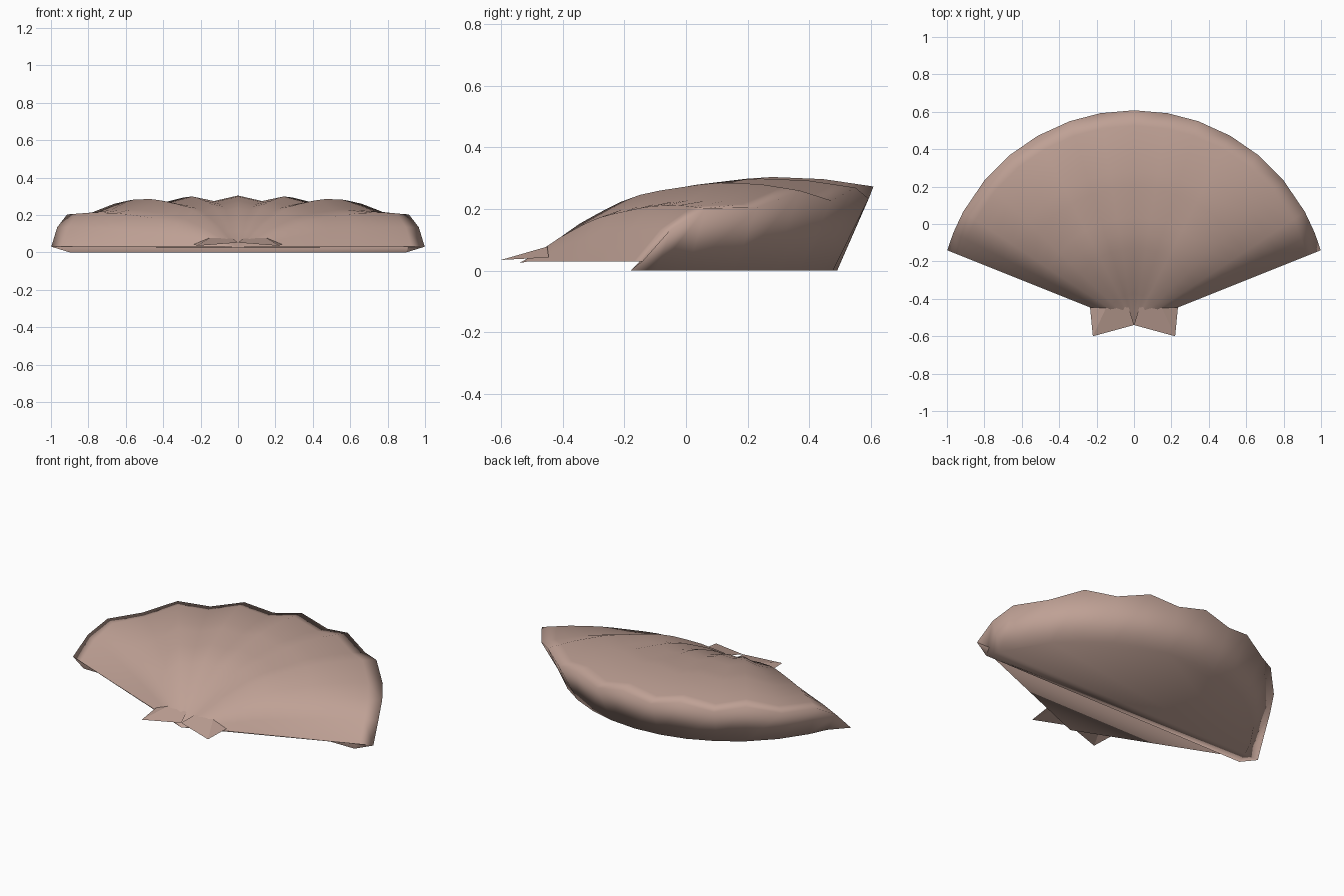
import bpy, bmesh
from math import sin, cos, radians, sqrt

if "Cube" in bpy.data.objects:
    bpy.data.objects.remove(bpy.data.objects["Cube"])

shell_pink = bpy.data.materials.new("shell_pink")
shell_pink.use_nodes = True
colour = (0.52, 0.355, 0.30, 1)
shell_pink.diffuse_color = colour
shell_pink.node_tree.nodes["Principled BSDF"].inputs["Base Color"].default_value = colour

APEX_Y, EDGE_Z, ROWS = -0.54, 0.03, 14

# Height of the middle crest from hinge to rim
CREST = [(0, .025), (.08, .07), (.21, .162), (.34, .233), (.45, .272),
         (.69, .305), (.86, .297), (1, .273)]
# Ribs of one half: angle, height share, groove depth
RIBS = [(0, 1, 0), (9, .99, 1), (17.5, .985, 0), (27, .965, 1), (36, .945, 0),
        (46, .83, .7), (56.5, .71, 0), (63, .43, 0), (68.2, 0, 0)]


def crest_height(v):
    for (a, p), (b, q) in zip(CREST, CREST[1:]):
        if v <= b:
            return p + (q - p) * (v - a) / (b - a)
    return CREST[-1][1]


def reach(deg, offset, radius):
    """Distance from the hinge to a circle whose centre lies behind it."""
    t = radians(deg)
    return offset * cos(t) + sqrt(radius ** 2 - (offset * sin(t)) ** 2)


def point(deg, dist, z):
    return (dist * sin(radians(deg)), APEX_Y + dist * cos(radians(deg)), z)


def top_height(share, groove, s):
    # The side ribs start lower near the hinge
    fall = share ** (1 + 0.8 * (1 - s))
    rise = (crest_height(s) - EDGE_Z) * fall
    return max(EDGE_Z, EDGE_Z + rise - 0.037 * s * groove)


def add_object(name, bm, smooth):
    bmesh.ops.recalc_face_normals(bm, faces=bm.faces)
    for f in bm.faces:
        f.smooth = smooth
    mesh = bpy.data.meshes.new(name)
    bm.to_mesh(mesh)
    bm.free()
    mesh.materials.append(shell_pink)
    obj = bpy.data.objects.new(name, mesh)
    bpy.context.collection.objects.link(obj)
    return obj


# Ribbed top and undercut skirt
bm = bmesh.new()
apex = bm.verts.new((0, APEX_Y, EDGE_Z - 0.005))
columns = []
for deg, share, groove in [(-d, f, g) for d, f, g in RIBS[:0:-1]] + RIBS:
    rim = reach(deg, 0.108, 1.04)
    col = [bm.verts.new(point(deg, rim * j / ROWS, top_height(share, groove, j / ROWS)))
           for j in range(1, ROWS + 1)]
    col.append(bm.verts.new(point(deg, reach(deg, 0.09, 0.94), 0)))
    columns.append(col)
for a, b in zip(columns, columns[1:]):
    bm.faces.new((apex, a[0], b[0]))
    for j in range(ROWS):
        bm.faces.new((a[j], a[j + 1], b[j + 1], b[j]))

# Flat base, stepping up to the underside near the hinge
bm.faces.new([c[-1] for c in columns])
right_foot, left_foot = columns[0][-1], columns[-1][-1]
right_tip, left_tip = [bm.verts.new(c[-2].co) for c in (columns[0], columns[-1])]
nose = bm.verts.new(apex.co)
bm.faces.new((right_foot, left_foot, left_tip, right_tip))
bm.faces.new((right_tip, left_tip, nose))
add_object("shell", bm, True)

# Hinge ears
for side, name in ((1, "left_ear"), (-1, "right_ear")):
    bm = bmesh.new()
    inner, tip, outer, top, root = [bm.verts.new((side * x, y, z)) for x, y, z in (
        (0, -.54, .052), (.22, -.6, .035), (.235, -.445, .043),
        (.15, -.45, .078), (.03, -.44, .075))]
    bm.faces.new((inner, tip, top, root))
    bm.faces.new((tip, outer, top))
    add_object(name, bm, False)
